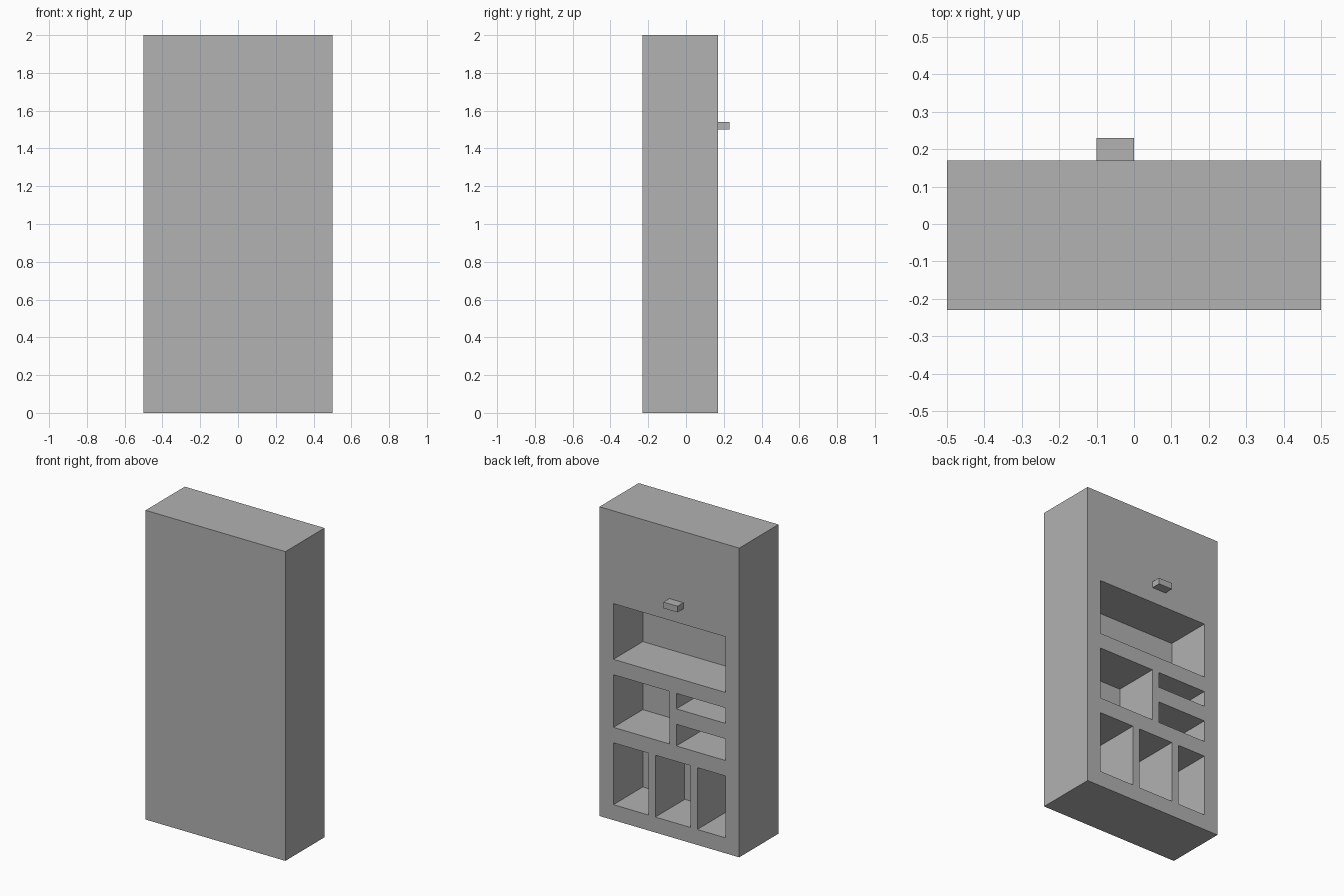
import bpy
import bmesh
from mathutils import Matrix, Vector

if "Cube" in bpy.data.objects:
    bpy.data.objects.remove(bpy.data.objects["Cube"], do_unlink=True)

grey = bpy.data.materials.new("plain grey")
grey.use_nodes = True
grey.diffuse_color = (0.445, 0.445, 0.445, 1)
grey.node_tree.nodes["Principled BSDF"].inputs["Base Color"].default_value = grey.diffuse_color


def boxes(name, spans):
    """One object made of boxes, each given as (x0, x1), (y0, y1), (z0, z1)."""
    bm = bmesh.new()
    for span in spans:
        centre = Vector([(a + b) / 2 for a, b in span])
        size = Vector([b - a for a, b in span])
        bmesh.ops.create_cube(bm, size=1, matrix=Matrix.LocRotScale(centre, None, size))
    mesh = bpy.data.meshes.new(name)
    bm.to_mesh(mesh)
    bm.free()
    mesh.materials.append(grey)
    obj = bpy.data.objects.new(name, mesh)
    bpy.context.collection.objects.link(obj)
    return obj


FRONT, BACK = -0.23, 0.17
DEPTH = 0.3

# Solid cabinet block
cabinet = boxes("cabinet_body", [((-0.5, 0.5), (FRONT, BACK), (0, 2))])

# Compartments opening to the back: x range, z range
openings = [
    ((-0.4, 0.4), (1.04, 1.4)),     # wide upper bay
    ((0.0, 0.4), (0.6, 0.94)),      # middle square bay
    ((-0.4, -0.05), (0.84, 0.94)),  # upper slot
    ((-0.4, -0.05), (0.6, 0.74)),   # lower slot
    ((0.15, 0.4), (0.1, 0.5)),      # bottom row
    ((-0.15, 0.1), (0.1, 0.5)),
    ((-0.4, -0.2), (0.1, 0.5)),
]
cutter = boxes("compartment_cutter",
               [(x, (BACK - DEPTH, BACK + 0.1), z) for x, z in openings])
cutter.hide_render = True

cut = cabinet.modifiers.new("compartments", 'BOOLEAN')
cut.operation = 'DIFFERENCE'
cut.solver = 'EXACT'
cut.object = cutter

# Bake the cut and discard the cutter
bpy.context.view_layer.update()
graph = bpy.context.evaluated_depsgraph_get()
result = bpy.data.meshes.new_from_object(cabinet.evaluated_get(graph))
cabinet.modifiers.clear()
cabinet.data = result
bpy.data.objects.remove(cutter, do_unlink=True)

# Small peg above the upper bay
boxes("peg", [((-0.1, 0), (BACK, 0.23), (1.5, 1.54))])
